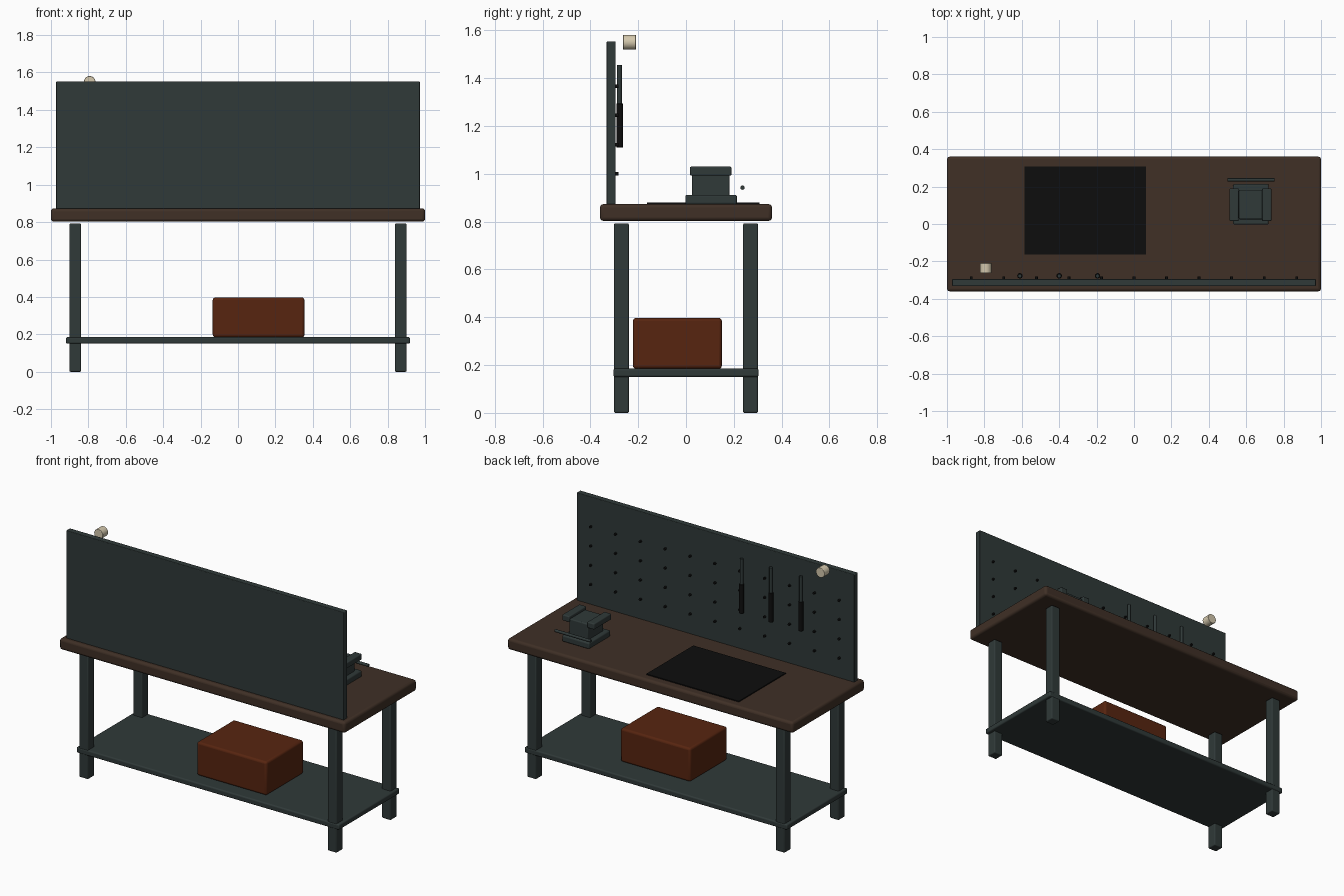
import bpy
import math

if "Cube" in bpy.data.objects:
    bpy.data.objects.remove(bpy.data.objects["Cube"])


def material(name, color):
    m = bpy.data.materials.new(name)
    m.diffuse_color = (*color, 1)
    m.use_nodes = True
    m.node_tree.nodes["Principled BSDF"].inputs["Base Color"].default_value = m.diffuse_color
    return m


WOOD = material("dark wood", (0.050, 0.029, 0.019))
SLATE = material("slate metal", (0.029, 0.041, 0.040))
RUST = material("rust red", (0.095, 0.018, 0.005))
BLACK = material("black rubber", (0.004, 0.004, 0.004))
CREAM = material("cream", (0.66, 0.58, 0.42))


def finish(o, name, mat, bevel=0.0):
    o.name = name
    o.data.materials.append(mat)
    if bevel:
        b = o.modifiers.new("bevel", 'BEVEL')
        b.width = bevel
        b.segments = 3
        b.limit_method = 'ANGLE'
    bpy.ops.object.shade_smooth_by_angle(angle=math.radians(35))
    return o


def box(name, x, y, z, mat, bevel=0.0):
    """Box from (min, max) ranges on each axis."""
    bpy.ops.mesh.primitive_cube_add(size=1)
    o = bpy.context.object
    o.location = [(a + b) / 2 for a, b in (x, y, z)]
    o.scale = [b - a for a, b in (x, y, z)]
    bpy.ops.object.transform_apply(location=False, rotation=False, scale=True)
    return finish(o, name, mat, bevel)


def cylinder(name, loc, radius, depth, axis, mat, sides=20, bevel=0.0):
    rot = {'x': (0, math.pi / 2, 0), 'y': (math.pi / 2, 0, 0), 'z': (0, 0, 0)}[axis]
    bpy.ops.mesh.primitive_cylinder_add(vertices=sides, radius=radius, depth=depth,
                                        location=loc, rotation=rot)
    return finish(bpy.context.object, name, mat, bevel)


# Table frame
box("worktop", (-1, 1), (-0.36, 0.36), (0.803, 0.873), WOOD, 0.015)
for sx in (-1, 1):
    for sy in (-1, 1):
        cx, cy = sx * 0.87, sy * 0.27
        box("leg", (cx - 0.031, cx + 0.031), (cy - 0.031, cy + 0.031),
            (0, 0.793), SLATE, 0.006)
box("lower_shelf", (-0.92, 0.92), (-0.304, 0.304), (0.15, 0.185), SLATE, 0.008)
box("toolbox", (-0.135, 0.355), (-0.222, 0.15), (0.185, 0.397), RUST, 0.013)

# Pegboard with rows of dark holes on its inner face
box("pegboard", (-0.972, 0.972), (-0.332, -0.294), (0.87, 1.553), SLATE, 0.004)
for i in range(11):
    for j in range(4):
        cylinder("peg_hole", (-0.87 + i * 0.174, -0.288, 1.0 + j * 0.122),
                 0.0075, 0.013, 'y', BLACK, 12)

# Hanging screwdrivers
for x in (-0.61, -0.40, -0.195):
    cylinder("screwdriver_handle", (x, -0.277, 1.202), 0.0145, 0.184, 'z', BLACK, 16, 0.003)
    cylinder("screwdriver_shaft", (x, -0.278, 1.37), 0.010, 0.168, 'z', SLATE, 12)

# Cutting mat
box("cutting_mat", (-0.585, 0.063), (-0.163, 0.307), (0.872, 0.879), BLACK)

# Vise
box("vise_base", (0.53, 0.72), (-0.003, 0.213), (0.872, 0.912), SLATE, 0.008)
box("vise_body", (0.56, 0.69), (0.025, 0.182), (0.90, 1.012), SLATE, 0.006)
for x in (0.535, 0.71):
    box("vise_jaw", (x - 0.025, x + 0.025), (0.016, 0.19), (0.992, 1.03), SLATE, 0.006)
cylinder("vise_handle", (0.625, 0.236, 0.942), 0.009, 0.25, 'x', SLATE, 12)

# Lamp head above the board
cylinder("lamp_head", (-0.793, -0.236, 1.55), 0.031, 0.054, 'y', CREAM, 24, 0.003)
